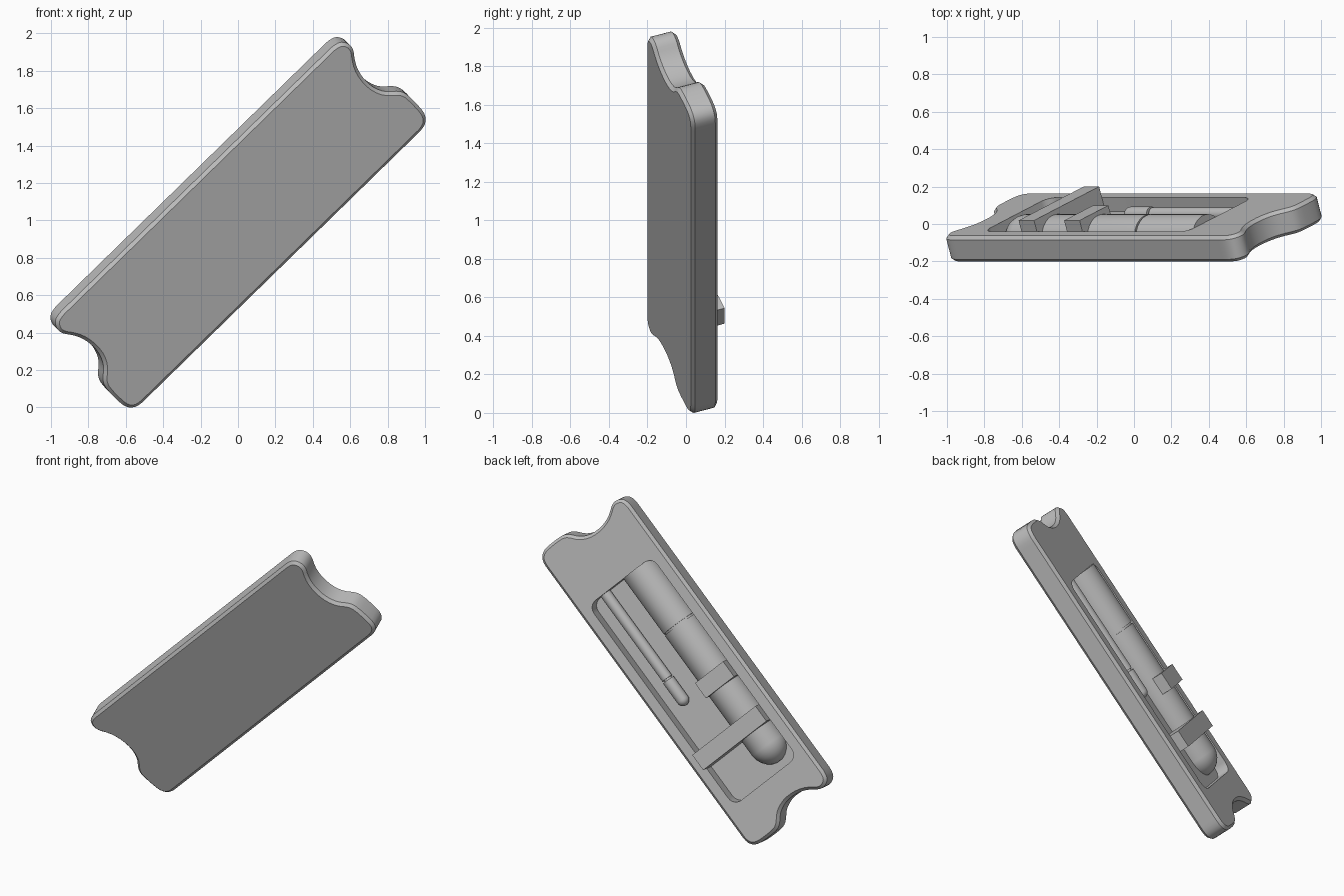
import bpy, bmesh, math
from mathutils import Matrix, Vector

old = bpy.data.objects.get("Cube")
if old:
    bpy.data.objects.remove(old, do_unlink=True)

grey = bpy.data.materials.new("plain_grey")
grey.use_nodes = True
COLOUR = (0.5, 0.5, 0.5, 1)
grey.diffuse_color = COLOUR
grey.node_tree.nodes["Principled BSDF"].inputs["Base Color"].default_value = COLOUR

# Tilted frame: local x runs along the tray, local y across it, local z out of its back
a, t = math.radians(44.3), math.radians(20)
L = Vector((math.cos(a), 0, math.sin(a)))
W = Vector((math.cos(t) * math.sin(a), math.sin(t), -math.cos(t) * math.cos(a)))
N = L.cross(W)
TILT = Matrix((L, W, N)).transposed().to_4x4()

HALF = 0.0735          # half thickness of the tray
FLOOR = HALF - 0.08    # floor of the recess
parts = []


def finish(name, bm):
    bmesh.ops.recalc_face_normals(bm, faces=bm.faces)
    me = bpy.data.meshes.new(name)
    bm.to_mesh(me)
    bm.free()
    me.materials.append(grey)
    ob = bpy.data.objects.new(name, me)
    bpy.context.collection.objects.link(ob)
    parts.append(ob)
    return ob


def loft(name, loops):
    """Skin a stack of closed loops and cap both ends."""
    bm = bmesh.new()
    rings = [[bm.verts.new(p) for p in loop] for loop in loops]
    n = len(rings[0])
    for p, q in zip(rings, rings[1:]):
        for i in range(n):
            j = (i + 1) % n
            bm.faces.new((p[i], p[j], q[j], q[i]))
    bm.faces.new(rings[0])
    bm.faces.new(rings[-1])
    return finish(name, bm)


def inset(outline, d):
    """Move an anticlockwise outline inwards by d."""
    pts = [Vector(p) for p in outline]
    out = []
    for i, p in enumerate(pts):
        e0 = (p - pts[i - 1]).normalized()
        e1 = (pts[(i + 1) % len(pts)] - p).normalized()
        m = Vector((-e0.y - e1.y, e0.x + e1.x)).normalized()
        out.append(p + m * d / max(m.dot(Vector((-e0.y, e0.x))), 0.5))
    return out


def slab(name, outline, levels):
    """Stack copies of an outline at (height, inset) levels."""
    return loft(name, [[(x, y, z) for x, y in inset(outline, d)] for z, d in levels])


def rounded_rect(x0, x1, y0, y1, r, steps=6):
    pts = []
    for cx, cy, start in ((x1 - r, y1 - r, 0), (x0 + r, y1 - r, 90),
                          (x0 + r, y0 + r, 180), (x1 - r, y0 + r, 270)):
        for i in range(steps + 1):
            g = math.radians(start + 90 * i / steps)
            pts.append((cx + r * math.cos(g), cy + r * math.sin(g)))
    return pts


def lathe(name, profile, y, z, sides=48):
    """Turn (x, radius) points about an axis along the tray."""
    ring = [2 * math.pi * (i + .5) / sides for i in range(sides)]
    return loft(name, [[(x, y + r * math.cos(g), z + r * math.sin(g)) for g in ring]
                       for x, r in profile])


def box(name, x0, x1, y0, y1, z0, z1):
    return slab(name, [(x0, y0), (x1, y0), (x1, y1), (x0, y1)], [(z0, 0), (z1, 0)])


# Tray outline: one scalloped end, mirrored to the other
end = [(0.97, -.347), (1.02, -.347), (1.063, -.336), (1.085, -.308), (1.092, -.276),
       (1.082, -.243), (1.057, -.21), (1.033, -.165), (1.018, -.105), (1.018, -.035),
       (1.035, .02), (1.06, .057), (1.09, .083), (1.115, .112), (1.126, .152),
       (1.126, .255), (1.117, .303), (1.09, .335), (1.05, .347), (1.0, .347)]
ring = end + [(-x, y) for x, y in reversed(end)]
outline = []
for (x0, y0), (x1, y1) in zip(ring, ring[1:] + ring[:1]):   # corner cutting
    outline += [(.75 * x0 + .25 * x1, .75 * y0 + .25 * y1),
                (.25 * x0 + .75 * x1, .25 * y0 + .75 * y1)]
C = 0.018   # chamfer round both faces
tray = slab("tray", outline, [(-HALF, C), (C - HALF, 0), (HALF - C, 0), (HALF, C)])

# Recess cut into the back of the tray
cutter = slab("recess_cutter", rounded_rect(-.845, .68, -.265, .265, .06),
              [(FLOOR, 0), (HALF + .1, 0)])
cutter.hide_render = True
mod = tray.modifiers.new("recess", 'BOOLEAN')
mod.operation = 'DIFFERENCE'
mod.solver = 'EXACT'
mod.object = cutter
bpy.context.view_layer.objects.active = tray
bpy.ops.object.modifier_apply(modifier=mod.name)
parts.remove(cutter)
bpy.data.objects.remove(cutter, do_unlink=True)

# Thick tube with a seam and a blunt nose, sunk to half its width in the floor
R = 0.12
tube = lathe("large_tube", [(.68, R), (.257, R), (.257, R - .008), (.245, R - .008), (.245, R),
                            (-.675, R), (-.705, .114), (-.735, .1), (-.762, .078),
                            (-.782, .05), (-.792, .02)], -.125, FLOOR)
bm = bmesh.new()
bm.from_mesh(tube.data)
bmesh.ops.bisect_plane(bm, geom=bm.verts[:] + bm.edges[:] + bm.faces[:],
                       plane_co=(0, 0, FLOOR - .01), plane_no=(0, 0, 1), clear_inner=True)
bmesh.ops.holes_fill(bm, edges=[e for e in bm.edges if e.is_boundary])
bm.to_mesh(tube.data)
bm.free()

# Thin rod with a round-ended cap
r = 0.036
lathe("thin_rod", [(.68, r), (.032, r), (.032, r - .01), (.015, r - .01)], .145, HALF - .05, 32)
cap = [(.02, .04)] + [(-.13 - .04 * math.sin(math.radians(g)), .04 * math.cos(math.radians(g)))
                      for g in (0, 15, 30, 45, 60, 75, 87)]
lathe("rod_cap", cap, .145, HALF - .05, 32)

# Retaining strap across the recess and a short clip over the tube
TOP = HALF + .063
box("strap", -.56, -.445, -.265, .265, FLOOR - .01, TOP)
box("short_clip", -.22, -.105, -.265, -.03, FLOOR - .01, TOP)

# Tilt everything, then centre it and stand it on the ground
for ob in parts:
    ob.data.transform(TILT)
pts = [v.co for ob in parts for v in ob.data.vertices]
lo = Vector([min(p[i] for p in pts) for i in range(3)])
hi = Vector([max(p[i] for p in pts) for i in range(3)])
place = Matrix.Translation((-(lo.x + hi.x) / 2, -(lo.y + hi.y) / 2, -lo.z))
bpy.ops.object.select_all(action='DESELECT')
for ob in parts:
    ob.data.transform(place)
    ob.select_set(True)
bpy.context.view_layer.objects.active = tray
bpy.ops.object.shade_smooth_by_angle(angle=math.radians(30))
